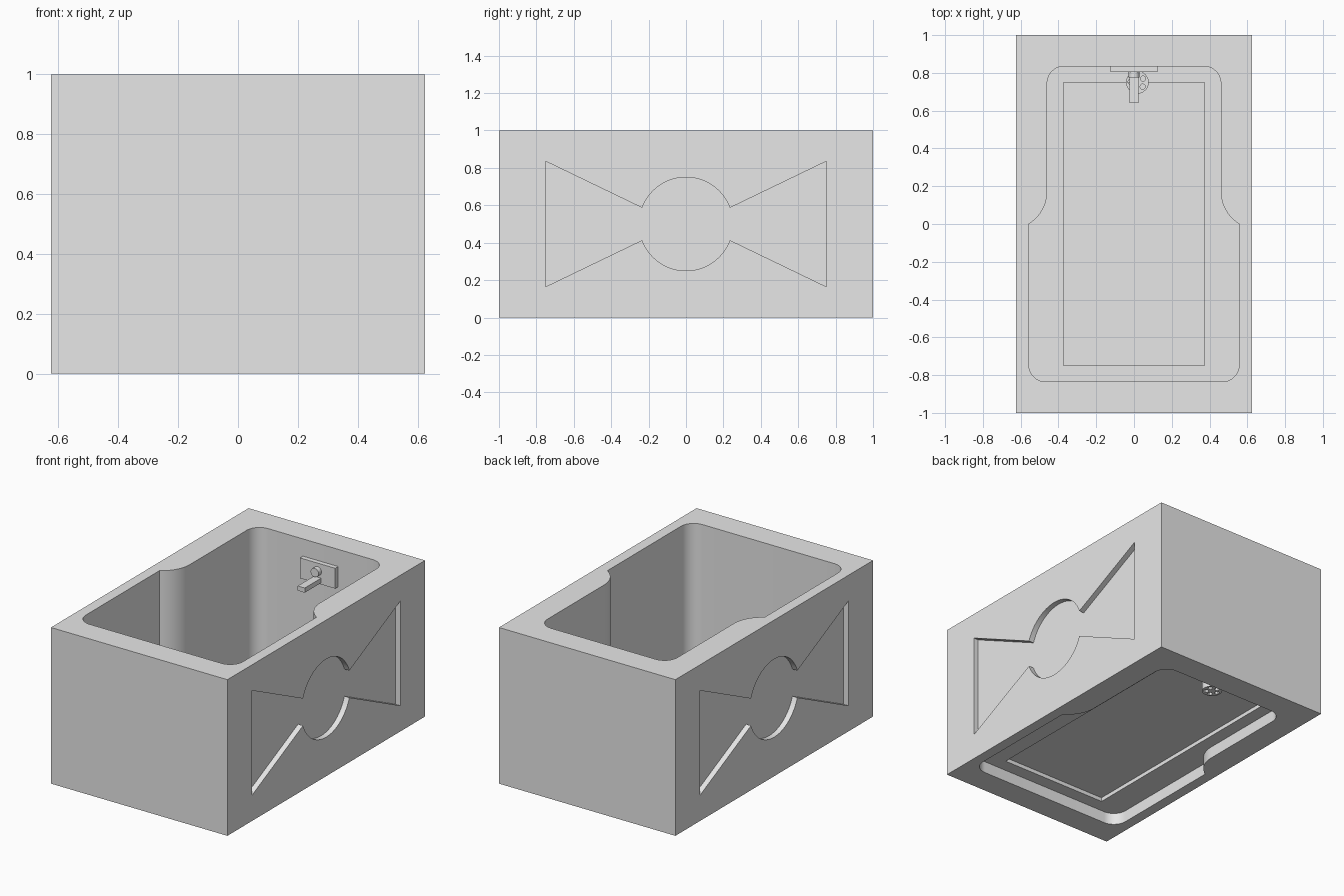
import bpy, bmesh, math
from mathutils import Matrix

if "Cube" in bpy.data.objects:
    bpy.data.objects.remove(bpy.data.objects["Cube"])

grey = bpy.data.materials.new("light_grey")
grey.diffuse_color = (0.8, 0.8, 0.8, 1)
grey.use_nodes = True
grey.node_tree.nodes["Principled BSDF"].inputs["Base Color"].default_value = grey.diffuse_color


def finish(bm, name):
    me = bpy.data.meshes.new(name)
    bm.to_mesh(me)
    bm.free()
    me.materials.append(grey)
    ob = bpy.data.objects.new(name, me)
    bpy.context.collection.objects.link(ob)
    return ob


def smooth(ob):
    bpy.ops.object.select_all(action='DESELECT')
    ob.select_set(True)
    bpy.context.view_layer.objects.active = ob
    bpy.ops.object.shade_smooth_by_angle(angle=math.radians(30))


def loop_edges(bm, pts, z):
    vs = [bm.verts.new((x, y, z)) for x, y in pts]
    return [bm.edges.new((vs[i], vs[(i + 1) % len(vs)])) for i in range(len(vs))]


def prism(name, loops, z0, z1, matrix=None):
    """Extrude an outline, with optional holes, from z0 to z1."""
    bm = bmesh.new()
    edges = [e for pts in loops for e in loop_edges(bm, pts, z0)]
    bmesh.ops.triangle_fill(bm, use_beauty=True, edges=edges)
    res = bmesh.ops.extrude_face_region(bm, geom=bm.faces[:], use_keep_orig=True)
    for v in res["geom"]:
        if isinstance(v, bmesh.types.BMVert):
            v.co.z = z1
    bmesh.ops.recalc_face_normals(bm, faces=bm.faces[:])
    if matrix:
        bm.transform(matrix)
    return finish(bm, name)


def rect(x0, x1, y0, y1):
    return [(x0, y0), (x1, y0), (x1, y1), (x0, y1)]


def arc(cx, cy, r, a0, a1, n):
    return [(cx + r * math.cos(math.radians(a0 + (a1 - a0) * i / n)),
             cy + r * math.sin(math.radians(a0 + (a1 - a0) * i / n)))
            for i in range(n + 1)]


# Basin outline: wide front, narrower rear, curved shoulders
W, N, L, R = 0.557, 0.46, 0.835, 0.09
S = 0.2
kink = math.degrees(math.acos((S - (W - N)) / S))
right_half = (arc(W - R, -L + R, R, -90, 0, 10)
              + arc(N + S, S * math.sin(math.radians(kink)), S, 180 + kink, 180, 10)
              + arc(N - R, L - R, R, 0, 90, 10))
basin = right_half + [(-x, y) for x, y in reversed(right_half)]

# Tub body with the basin cut straight through
tub = prism("tub_body", [rect(-0.625, 0.625, -1, 1), basin], 0, 1)

# Bow-tie recess on both sides
ang = math.degrees(math.asin(0.0865 / 0.25))
bow = ([(0.75, 0.165), (0.75, 0.835)]
       + arc(0, 0.5, 0.25, ang, 180 - ang, 24)
       + [(-0.75, 0.835), (-0.75, 0.165)]
       + arc(0, 0.5, 0.25, 180 + ang, 360 - ang, 24))
to_side = Matrix(((0, 0, 1, 0), (1, 0, 0, 0), (0, 1, 0, 0), (0, 0, 0, 1)))
for a, b in ((0.59, 0.7), (-0.7, -0.59)):
    cutter = prism("recess_cutter", [bow], a, b, to_side)
    cutter.hide_render = True
    bpy.context.view_layer.objects.active = tub
    mod = tub.modifiers.new("recess", 'BOOLEAN')
    mod.object = cutter
    mod.operation = 'DIFFERENCE'
    mod.solver = 'EXACT'
    bpy.ops.object.modifier_apply(modifier=mod.name)
    bpy.data.objects.remove(cutter)
smooth(tub)

# Floor sheet with a raised centre panel
bm = bmesh.new()
outer = loop_edges(bm, basin, 0.075)
inner = loop_edges(bm, rect(-0.375, 0.375, -0.75, 0.75), 0.075)
bmesh.ops.triangle_fill(bm, use_beauty=True, edges=outer + inner)
res = bmesh.ops.extrude_edge_only(bm, edges=inner)["geom"]
for v in res:
    if isinstance(v, bmesh.types.BMVert):
        v.co.z = 0.1
bm.faces.new([bm.verts.new(v) for v in ((-0.375, -0.75, 0.1), (0.375, -0.75, 0.1),
                                       (0.375, 0.75, 0.1), (-0.375, 0.75, 0.1))])
bmesh.ops.remove_doubles(bm, verts=bm.verts[:], dist=1e-5)
bmesh.ops.recalc_face_normals(bm, faces=bm.faces[:])
bm.faces.ensure_lookup_table()
if max(bm.faces, key=lambda f: f.calc_center_median().z).normal.z < 0:
    bmesh.ops.reverse_faces(bm, faces=bm.faces[:])
finish(bm, "tub_floor")

# Drain strainer with a ring of holes
cx, cy = 0.018, 0.75
holes = [arc(cx + 0.036 * math.cos(math.radians(33 + 72 * k)),
             cy + 0.036 * math.sin(math.radians(33 + 72 * k)), 0.014, 0, 330, 11)
         for k in range(5)]
smooth(prism("drain", [arc(cx, cy, 0.06, 0, 345, 23)] + holes, 0.03, 0.115))

# Tap: wall plate, round knob and flat spout
prism("tap_plate", [rect(-0.125, 0.125, 0.805, 0.836)], 0.76, 0.89)
prism("tap_spout", [rect(-0.025, 0.025, 0.64, 0.806)], 0.77, 0.8)
to_back = Matrix(((1, 0, 0, 0), (0, 0, 1, 0), (0, 1, 0, 0), (0, 0, 0, 1)))
smooth(prism("tap_knob", [arc(0, 0.84, 0.028, 0, 345, 23)], 0.775, 0.806, to_back))

# Mirrored axes flip winding, so make every closed part face outward
for ob in bpy.data.objects:
    if ob.name != "tub_floor":
        bm = bmesh.new()
        bm.from_mesh(ob.data)
        bmesh.ops.recalc_face_normals(bm, faces=bm.faces[:])
        bm.to_mesh(ob.data)
        bm.free()
